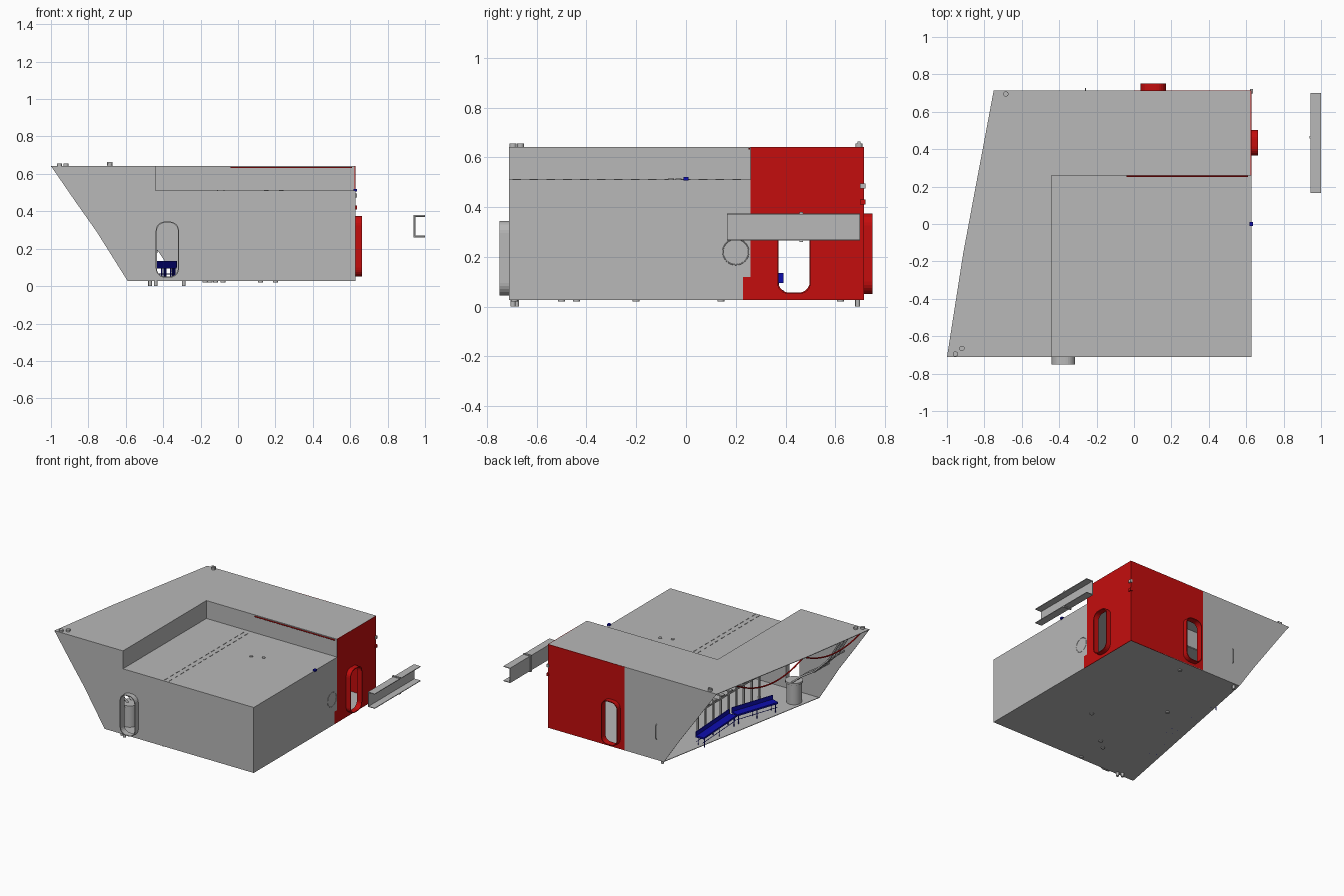
import bpy, bmesh, math
from mathutils import Vector

old = bpy.data.objects.get("Cube")
if old:
    bpy.data.objects.remove(old, do_unlink=True)


def material(name, rgb):
    m = bpy.data.materials.new(name)
    m.use_nodes = True
    m.diffuse_color = (*rgb, 1)
    m.node_tree.nodes["Principled BSDF"].inputs["Base Color"].default_value = (*rgb, 1)
    return m


GREY = material("hull grey", (0.48, 0.48, 0.48))
RED = material("bulkhead red", (0.55, 0.004, 0.004))
BLUE = material("bench blue", (0.004, 0.004, 0.42))

# Model limits
R, F, B = 0.627, -0.712, 0.715
BASE, STEP, TOP = 0.027, 0.51, 0.642
WX, WY = -0.44, 0.26      # inner corner of the sunken deck
T = 0.004


def link(name, mesh, mat):
    ob = bpy.data.objects.new(name, mesh)
    bpy.context.collection.objects.link(ob)
    mesh.materials.append(mat)
    return ob


def plate(name, axis, pos, outline, mat, holes=(), thick=T):
    """Flat outline, with holes, on the plane axis=pos, extruded along axis."""
    def place(u, v):
        return {"x": (pos, u, v), "y": (u, pos, v), "z": (u, v, pos)}[axis]
    normal = Vector([float(axis == a) for a in "xyz"])
    bm = bmesh.new()
    for loop in (outline, *holes):
        vs = [bm.verts.new(place(*p)) for p in loop]
        for i, v in enumerate(vs):
            bm.edges.new((vs[i - 1], v))
    bmesh.ops.triangle_fill(bm, edges=bm.edges[:], use_beauty=True, normal=normal)
    bmesh.ops.dissolve_limit(bm, angle_limit=0.01, verts=bm.verts[:], edges=bm.edges[:])
    ext = bmesh.ops.extrude_face_region(bm, geom=bm.faces[:])
    moved = [g for g in ext["geom"] if isinstance(g, bmesh.types.BMVert)]
    bmesh.ops.translate(bm, verts=moved, vec=normal * thick)
    bmesh.ops.recalc_face_normals(bm, faces=bm.faces[:])
    me = bpy.data.meshes.new(name)
    bm.to_mesh(me)
    bm.free()
    return link(name, me, mat)


def rect(u0, u1, v0, v1):
    return [(u0, v0), (u1, v0), (u1, v1), (u0, v1)]


def rounded(u0, u1, v0, v1, r, n=6):
    pts = []
    corners = ((u1 - r, v1 - r), (u0 + r, v1 - r), (u0 + r, v0 + r), (u1 - r, v0 + r))
    for k, (cu, cv) in enumerate(corners):
        for i in range(n + 1):
            a = math.pi / 2 * (k + i / n)
            pts.append((cu + r * math.cos(a), cv + r * math.sin(a)))
    return pts


def box(name, centre, size, mat, turn=0):
    bpy.ops.mesh.primitive_cube_add(size=1, location=centre, rotation=(0, 0, turn))
    ob = bpy.context.object
    ob.name, ob.scale = name, size
    ob.data.materials.append(mat)
    return ob


def cylinder(name, centre, radius, depth, mat, rot=(0, 0, 0), sides=20):
    bpy.ops.mesh.primitive_cylinder_add(vertices=sides, radius=radius, depth=depth,
                                        location=centre, rotation=rot)
    ob = bpy.context.object
    ob.name = name
    ob.data.materials.append(mat)
    bpy.ops.object.shade_smooth_by_angle()
    return ob


def pipe(name, points, radius, mat):
    cu = bpy.data.curves.new(name, "CURVE")
    cu.dimensions = "3D"
    cu.bevel_depth, cu.bevel_resolution, cu.use_fill_caps = radius, 1, True
    sp = cu.splines.new("POLY")
    sp.points.add(len(points) - 1)
    for p, co in zip(sp.points, points):
        p.co = (*co, 1)
    return link(name, cu, mat)


def swag(name, a, b, sag, radius, mat, n=14):
    a, b = Vector(a), Vector(b)
    drop = Vector((0, 0, sag))
    pipe(name, [a.lerp(b, i / n) - drop * 4 * (i / n) * (1 - i / n) for i in range(n + 1)],
         radius, mat)


def door(name, axis, pos, span, mat, depth):
    """Tubular rounded frame; returns the matching wall opening."""
    u0, u1, v0, v1 = span
    w = 0.006
    plate(name, axis, pos, rounded(*span, 0.05), mat,
          [rounded(u0 + w, u1 - w, v0 + w, v1 - w, 0.044)], depth)
    return [rounded(u0 + 0.004, u1 - 0.004, v0 + 0.004, v1 - 0.004, 0.046)]


# Door frames
front_hole = door("front_door_frame", "y", -0.75, (-0.44, -0.315, 0.045, 0.345), GREY, 0.045)
back_hole = door("back_door_frame", "y", B - 0.01, (0.035, 0.17, 0.05, 0.375), RED, 0.045)
side_hole = door("side_door_frame", "x", R - 0.005, (0.365, 0.503, 0.05, 0.375), RED, 0.04)

# Outer walls
plate("front_wall", "y", F, [(-1, TOP), (WX, TOP), (WX, STEP), (R, STEP), (R, BASE),
      (-0.59, BASE), (-0.755, 0.29), (-0.875, 0.46)], GREY, front_hole)
plate("back_wall", "y", B - T, [(-0.75, TOP), (0, TOP), (0, BASE), (-0.32, BASE),
      (-0.45, 0.22)], GREY)
plate("back_red_wall", "y", B - T, rect(0, R, BASE, TOP), RED, back_hole)
notch = [(0.23, BASE), (0.23, 0.12), (WY, 0.12)]
plate("side_wall", "x", R - T, [(F, BASE), *notch, (WY, STEP), (F, STEP)], GREY)
plate("side_red_wall", "x", R - T, [*notch, (WY, TOP), (B, TOP), (B, BASE)], RED, side_hole)

# Floor and stepped deck
plate("floor", "z", BASE, [(-0.59, F), (R, F), (R, B), (-0.32, B)], GREY)
plate("upper_deck", "z", TOP - T, [(-1, F), (WX, F), (WX, WY), (R, WY), (R, B),
      (-0.75, B), (-0.912, -0.15)], GREY)
plate("sunken_deck", "z", STEP - T, rect(WX, R, F, WY), GREY)
plate("step_side", "x", WX - T, rect(F, WY, STEP, TOP), GREY)
plate("step_back", "y", WY, rect(WX, R, STEP, TOP), GREY)

# Separate channel beam beside the hull
plate("channel_beam", "y", 0.165, [(1, 0.265), (0.945, 0.265), (0.945, 0.375), (1, 0.375),
      (1, 0.37), (0.95, 0.37), (0.95, 0.27), (1, 0.27)], GREY, thick=0.535)
for z in (0.262, 0.378):
    box("beam_clip", (0.969, 0.463, z), (0.062, 0.014, 0.006), GREY)
box("beam_clip_web", (0.942, 0.463, 0.32), (0.006, 0.014, 0.116), GREY)

# Round hatch outline on the side wall
bpy.ops.mesh.primitive_torus_add(location=(R, 0.2, 0.22), rotation=(0, math.pi / 2, 0),
    major_radius=0.052, minor_radius=0.002, major_segments=32, minor_segments=6)
bpy.context.object.name = "hatch_ring"
bpy.context.object.data.materials.append(GREY)

# Red cables
pipe("step_cable", [(-0.04, WY - 0.006, 0.634), (0.61, WY - 0.006, 0.634)], 0.004, RED)
swag("edge_cable_front", (-0.96, -0.67, 0.625), (-0.87, -0.13, 0.625), 0.07, 0.005, RED)
swag("edge_cable_back", (-0.87, -0.13, 0.625), (-0.74, 0.5, 0.625), 0.10, 0.005, RED)

# Benches along the open side
for a, b in (((-0.385, 0.39), (-0.36, -0.03)), ((-0.36, -0.05), (-0.47, -0.37))):
    a, b = Vector((*a, 0.1)), Vector((*b, 0.1))
    d = b - a
    turn = math.atan2(d.y, d.x)
    box("bench_seat", (a + b) / 2, (d.length, 0.065, 0.012), BLUE, turn)
    rail = Vector((d.y, -d.x, 0)).normalized() * -0.03
    box("bench_back", (a + b) / 2 + rail + Vector((0, 0, 0.018)),
        (d.length, 0.006, 0.035), BLUE, turn)
    for t in (0.05, 0.5, 0.95):
        for s in (-0.8, 0.8):
            p = a.lerp(b, t) + rail * s
            pipe("bench_leg", [p, (p.x, p.y, BASE)], 0.003, BLUE)
    for s in (-0.8, 0.8):
        low = rail * s - Vector((0, 0, 0.035))
        pipe("bench_stretcher", [a + low, b + low], 0.002, BLUE)

# Row of stanchions inside
for i in range(9):
    y = 0.25 - i * 0.09
    box("stanchion", (-0.27, y, 0.13), (0.012, 0.012, 0.2), GREY)
    box("stanchion_head", (-0.27, y, 0.23), (0.05, 0.03, 0.01), GREY)
box("stanchion_rail", (-0.27, -0.11, 0.2), (0.008, 0.74, 0.01), GREY)

# Tank with pipework rising along the open front corner
cylinder("tank", (-0.49, -0.56, 0.11), 0.052, 0.16, GREY)
cylinder("tank_rim", (-0.49, -0.56, 0.185), 0.06, 0.014, GREY)
for k in range(3):
    y = -0.52 - k * 0.05
    pipe("tank_pipe", [(-0.5, y, 0.19), (-0.57, y, 0.25), (-0.67, y - 0.02, 0.31),
         (-0.79, y - 0.02, 0.43), (-0.9, y - 0.02, 0.62)], 0.007, GREY)
for x, z in ((-0.67, 0.31), (-0.79, 0.43)):
    box("pipe_bracket", (x, -0.62, z), (0.012, 0.18, 0.012), GREY)

# Deck fittings: corner posts, dashed seams, handrail
for x, y in ((-0.685, 0.695), (-0.955, -0.695), (-0.92, -0.665)):
    cylinder("deck_post", (x, y, TOP + 0.006), 0.014, 0.016, GREY)
box("fairlead", (-0.685, 0.695, TOP + 0.012), (0.03, 0.012, 0.02), GREY)
for x in (-0.11, -0.075):
    for i in range(14):
        box("seam_dash", (x, -0.68 + i * 0.068, STEP + 0.001), (0.004, 0.035, 0.004), GREY)
for x, y in ((0.15, -0.06), (0.23, -0.03)):
    cylinder("deck_cap", (x, y, STEP + 0.002), 0.012, 0.006, GREY)
box("blue_marker", (R, 0, STEP + 0.003), (0.02, 0.02, 0.014), BLUE)
pipe("back_handrail", [(-0.26, B, 0.18), (-0.26, B + 0.01, 0.19),
     (-0.26, B + 0.01, 0.28), (-0.26, B, 0.29)], 0.003, GREY)
for z, mat in ((0.42, RED), (0.485, GREY)):
    box("corner_lug", (R, B - 0.005, z), (0.016, 0.022, 0.02), mat)

# Drains under the floor
for x, y in ((-0.08, -0.44), (-0.15, -0.5), (-0.12, -0.69), (0.2, -0.2), (-0.175, 0.14), (0.12, 0.62)):
    cylinder("drain", (x, y, BASE - 0.003), 0.014, 0.008, GREY)
for x, y in ((-0.47, -0.68), (-0.44, -0.695), (-0.29, 0.69)):
    cylinder("drain_spout", (x, y, 0.015), 0.01, 0.03, GREY)
